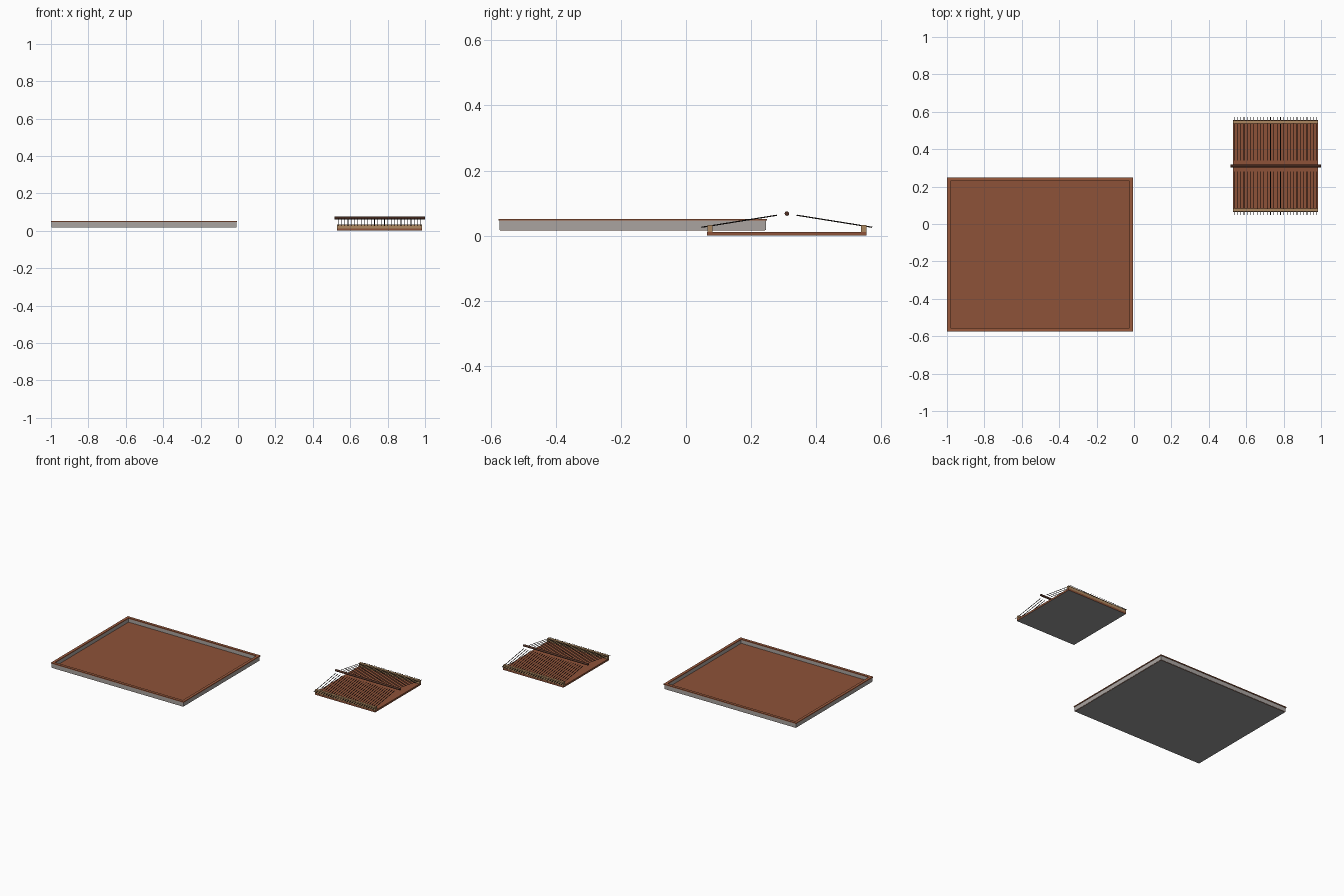
import bpy, math
from mathutils import Vector

if "Cube" in bpy.data.objects:
    bpy.data.objects.remove(bpy.data.objects["Cube"])


def mat(name, rgb):
    m = bpy.data.materials.new(name)
    m.diffuse_color = (*rgb, 1)
    m.use_nodes = True
    m.node_tree.nodes["Principled BSDF"].inputs["Base Color"].default_value = m.diffuse_color
    return m


brown = mat("brown", (0.27, 0.085, 0.04))
rim_brown = mat("rim brown", (0.32, 0.10, 0.045))
grey = mat("wall grey", (0.40, 0.37, 0.35))
base_grey = mat("underside grey", (0.32, 0.32, 0.32))
tan = mat("tan", (0.42, 0.25, 0.12))
dark = mat("dark wood", (0.08, 0.03, 0.018))
black = mat("stick black", (0.015, 0.01, 0.008))


def box(name, x0, x1, y0, y1, z0, z1, m, under=None):
    v = [(x, y, z) for z in (z0, z1) for x, y in ((x0, y0), (x1, y0), (x1, y1), (x0, y1))]
    f = [(3, 2, 1, 0), (4, 5, 6, 7)] + [(i, (i + 1) % 4, (i + 1) % 4 + 4, i + 4) for i in range(4)]
    me = bpy.data.meshes.new(name)
    me.from_pydata(v, [], f)
    me.materials.append(m)
    if under:
        me.materials.append(under)
        me.polygons[0].material_index = 1
    o = bpy.data.objects.new(name, me)
    bpy.context.collection.objects.link(o)
    return o


def frame(name, x0, x1, y0, y1, z0, z1, w, m):
    # Rectangular ring of width w
    v = [(x, y, z) for z in (z0, z1) for d in (0, w) for x, y in
         ((x0 + d, y0 + d), (x1 - d, y0 + d), (x1 - d, y1 - d), (x0 + d, y1 - d))]
    f = []
    for i in range(4):
        j = (i + 1) % 4
        f += [(i, j, j + 8, i + 8), (i + 4, i + 12, j + 12, j + 4),
              (i + 8, j + 8, j + 12, i + 12), (i, i + 4, j + 4, j)]
    me = bpy.data.meshes.new(name)
    me.from_pydata(v, [], f)
    me.materials.append(m)
    o = bpy.data.objects.new(name, me)
    bpy.context.collection.objects.link(o)


def rod(name, a, b, r, sides, m):
    a, b = Vector(a), Vector(b)
    bpy.ops.mesh.primitive_cylinder_add(vertices=sides, radius=r, depth=(b - a).length, location=(a + b) / 2)
    o = bpy.context.object
    o.name = name
    o.rotation_euler = (b - a).to_track_quat('Z', 'Y').to_euler()
    o.data.materials.append(m)
    return o


# Large shallow tray
box("tray_floor", -0.994, -0.011, -0.571, 0.243, 0.016, 0.022, brown, base_grey)
frame("tray_walls", -0.996, -0.009, -0.573, 0.245, 0.018, 0.047, 0.012, grey)
frame("tray_rim", -1.0, -0.005, -0.576, 0.249, 0.046, 0.052, 0.019, rim_brown)

# Small rack base with raised end rails
box("rack_base", 0.53, 0.983, 0.065, 0.555, 0.0, 0.012, brown, base_grey)
box("rack_front_rail", 0.53, 0.983, 0.066, 0.082, 0.011, 0.033, tan)
box("rack_back_rail", 0.53, 0.983, 0.538, 0.554, 0.011, 0.033, tan)

# Ridge pole
pole = rod("ridge_pole", (0.515, 0.31, 0.068), (1.0, 0.31, 0.068), 0.007, 12, dark)
bpy.ops.object.shade_smooth_by_angle()

# Thin sticks sloping both ways from the rails towards the pole
n = 26
for i in range(n):
    x = 0.535 + i * (0.443 / (n - 1))
    for s in (-1, 1):
        rod("stick", (x, 0.31 + s * 0.262, 0.026), (x, 0.31 + s * 0.03, 0.063), 0.0018, 6, black)
